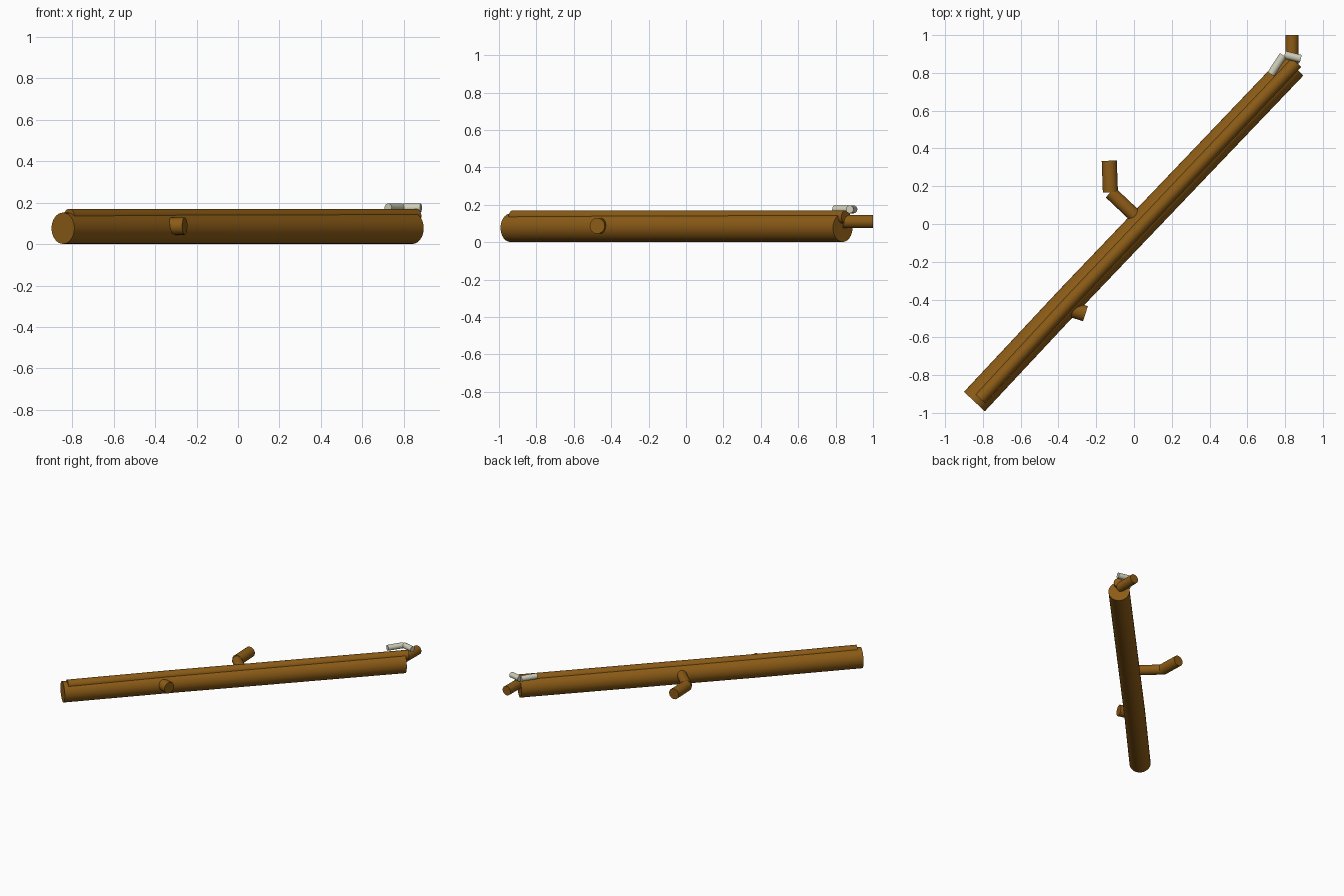
import bpy, bmesh, math
from mathutils import Vector

if "Cube" in bpy.data.objects:
    bpy.data.objects.remove(bpy.data.objects["Cube"])


def material(name, color):
    m = bpy.data.materials.new(name)
    m.diffuse_color = (*color, 1)
    m.use_nodes = True
    m.node_tree.nodes["Principled BSDF"].inputs["Base Color"].default_value = m.diffuse_color
    return m


bark = material("bark", (0.26, 0.105, 0.008))
pale = material("pale_wood", (0.62, 0.61, 0.48))


def tube(name, path, z, r, mat, sides=24):
    """Capped horizontal tube along a path of (x, y) points, mitred at bends."""
    pts = [Vector((x, y, z)) for x, y in path]
    dirs = [(b - a).normalized() for a, b in zip(pts, pts[1:])]
    bm = bmesh.new()
    rings = []
    for i, p in enumerate(pts):
        d = (dirs[max(i - 1, 0)] + dirs[min(i, len(dirs) - 1)]).normalized()
        side = Vector((d.y, -d.x, 0))
        stretch = 1 / d.dot(dirs[min(i, len(dirs) - 1)])
        ring = []
        for k in range(sides):
            a = 2 * math.pi * k / sides
            ring.append(bm.verts.new(p + side * (r * stretch * math.cos(a))
                                     + Vector((0, 0, r * math.sin(a)))))
        rings.append(ring)
    for a, b in zip(rings, rings[1:]):
        for k in range(sides):
            n = (k + 1) % sides
            bm.faces.new((a[k], a[n], b[n], b[k]))
    bm.faces.new(rings[0])
    bm.faces.new(rings[-1])
    bmesh.ops.recalc_face_normals(bm, faces=bm.faces)
    me = bpy.data.meshes.new(name)
    bm.to_mesh(me)
    bm.free()
    me.materials.append(mat)
    ob = bpy.data.objects.new(name, me)
    bpy.context.collection.objects.link(ob)
    bpy.context.view_layer.objects.active = ob
    ob.select_set(True)
    bpy.ops.object.shade_smooth_by_angle(angle=math.radians(40))
    ob.select_set(False)


# Main log with a slight bend, and the thinner stem lying along its top
tube("log", [(-0.845, -0.94), (-0.345, -0.405), (0.842, 0.838)], 0.0765, 0.0755, bark, 32)
tube("top_stem", [(-0.815, -0.925), (-0.325, -0.395), (0.86, 0.855)], 0.135, 0.035, bark)

# Branch at the far end
tube("end_branch", [(0.835, 0.84), (0.837, 1.0)], 0.11, 0.035, bark)

# Forked side branch: two straight pieces butted together
tube("side_branch_inner", [(0.02, 0.03), (-0.125, 0.167)], 0.09, 0.036, bark)
tube("side_branch_outer", [(-0.125, 0.168), (-0.131, 0.335)], 0.09, 0.04, bark)

# Short broken stub
tube("stub", [(-0.35, -0.445), (-0.257, -0.475)], 0.087, 0.042, bark)

# Pale twigs on the far end
tube("pale_twig_long", [(0.725, 0.793), (0.79, 0.893)], 0.175, 0.021, pale, 16)
tube("pale_twig_short", [(0.797, 0.896), (0.883, 0.875)], 0.175, 0.021, pale, 16)
